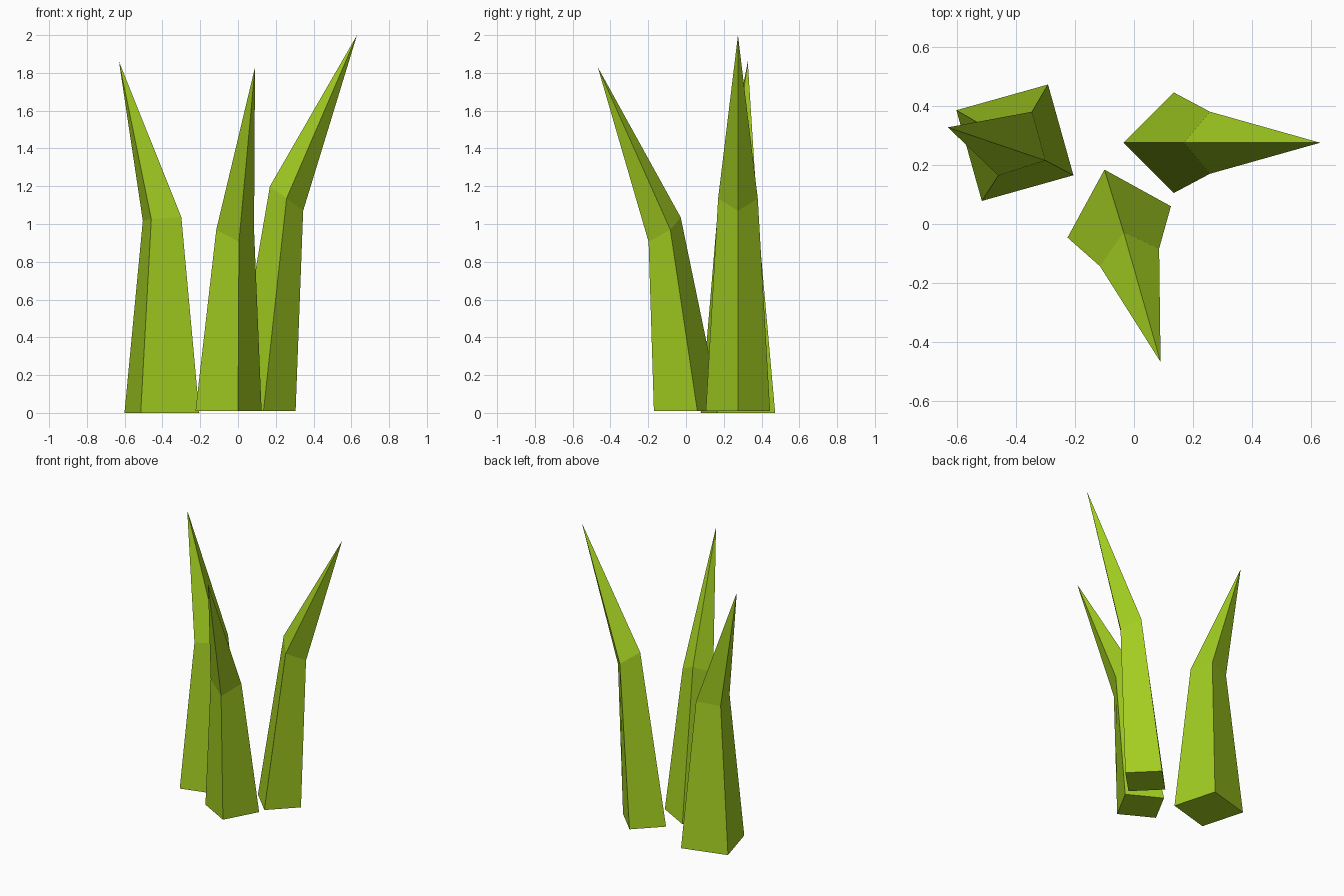
import bpy
import bmesh
from mathutils import Vector

if "Cube" in bpy.data.objects:
    bpy.data.objects.remove(bpy.data.objects["Cube"])

green = bpy.data.materials.new("leaf_green")
green.diffuse_color = (0.36, 0.61, 0.015, 1)
green.use_nodes = True
green.node_tree.nodes["Principled BSDF"].inputs["Base Color"].default_value = green.diffuse_color


def ring(bm, centre, u, v):
    """Four corners placed along the two half-diagonals u and v."""
    c, u, v = Vector(centre), Vector(u), Vector(v)
    return [bm.verts.new(p) for p in (c + u, c + v, c - u, c - v)]


def blade(name, base, bend, tip):
    """Four-sided tapering blade: base ring, bend ring, pointed tip."""
    bm = bmesh.new()
    low, mid = ring(bm, *base), ring(bm, *bend)
    point = bm.verts.new(tip)
    bm.faces.new(low[::-1])
    for i in range(4):
        j = (i + 1) % 4
        bm.faces.new((low[i], low[j], mid[j], mid[i]))
        bm.faces.new((mid[i], mid[j], point))
    bmesh.ops.recalc_face_normals(bm, faces=bm.faces)
    mesh = bpy.data.meshes.new(name)
    bm.to_mesh(mesh)
    bm.free()
    mesh.materials.append(green)
    obj = bpy.data.objects.new(name, mesh)
    bpy.context.collection.objects.link(obj)


# Right blade, leaning outwards to +x
blade("right_blade",
      ((0.135, 0.275, 0.01), (0.17, 0, 0), (0, 0.17, 0)),
      ((0.257, 0.275, 1.135), (0.088, 0, -0.065), (0, 0.105, 0)),
      (0.63, 0.275, 2.0))

# Front blade, leaning forwards
blade("front_blade",
      ((-0.05, 0.007, 0.01), (0.05, -0.177, 0), (0.175, 0.053, 0)),
      ((-0.015, -0.113, 0.97), (0.02, -0.085, -0.065), (0.1, 0.03, 0)),
      (0.09, -0.467, 1.83))

# Left blade, leaning outwards to -x
blade("left_blade",
      ((-0.403, 0.275, 0), (0.198, -0.11, 0), (0.112, 0.197, 0)),
      ((-0.402, 0.272, 1.027), (0.102, -0.057, 0.01), (0.057, 0.108, 0.001)),
      (-0.63, 0.327, 1.86))
